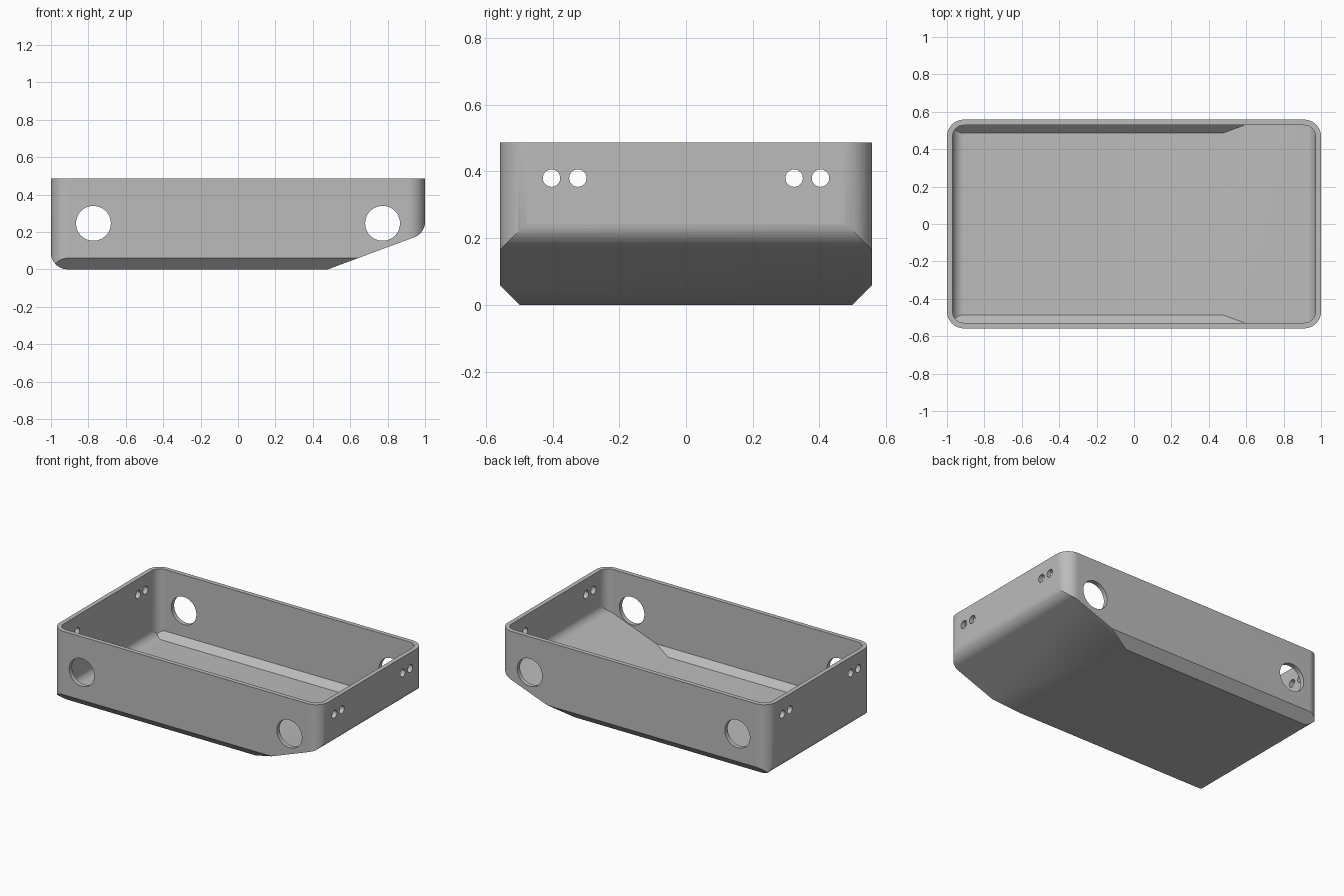
import bpy
import bmesh
from math import radians, sin, tan
from mathutils import Vector

if "Cube" in bpy.data.objects:
    bpy.data.objects.remove(bpy.data.objects["Cube"], do_unlink=True)

LENGTH, WIDTH, HEIGHT = 1.0, 0.558, 0.486   # half length, half width, height
WALL, RADIUS, CHAMFER = 0.03, 0.09, 0.06

grey = bpy.data.materials.new("plain grey")
grey.use_nodes = True
grey.diffuse_color = (0.5, 0.5, 0.5, 1)
grey.node_tree.nodes["Principled BSDF"].inputs["Base Color"].default_value = grey.diffuse_color


def inset(points, d):
    """Move every edge of a counter-clockwise outline inwards by d."""
    result = []
    for i, p in enumerate(points):
        a = (p - points[i - 1]).normalized()
        b = (points[(i + 1) % len(points)] - p).normalized()
        na, nb = Vector((-a.y, a.x)), Vector((-b.y, b.x))
        result.append(p + (na + nb) * d / (1 + na.dot(nb)))
    return result


def fillet(points, rounded, r, steps=12):
    """Replace the chosen corners of an outline by tangent arcs."""
    result = []
    for i, p in enumerate(points):
        if i not in rounded:
            result.append(p)
            continue
        a = (points[i - 1] - p).normalized()
        b = (points[(i + 1) % len(points)] - p).normalized()
        half = a.angle(b) / 2
        centre = p + (a + b).normalized() * r / sin(half)
        start = (p + a * r / tan(half) - centre).normalized()
        end = (p + b * r / tan(half) - centre).normalized()
        result += [centre + start.slerp(end, k / steps) * r for k in range(steps + 1)]
    return result


def along_x(u, v, d):
    return (d, u, v)


def along_y(u, v, d):
    return (u, d, v)


def along_z(u, v, d):
    return (u, v, d)


def prism(name, outline, place, low, high):
    """Extrude an outline; place maps (u, v, depth) to a 3D point."""
    bm = bmesh.new()
    base = bm.faces.new([bm.verts.new(place(p.x, p.y, low)) for p in outline])
    extruded = bmesh.ops.extrude_face_region(bm, geom=[base], use_keep_orig=True)
    moved = [v for v in extruded["geom"] if isinstance(v, bmesh.types.BMVert)]
    bmesh.ops.translate(bm, verts=moved, vec=place(0, 0, high - low))
    bmesh.ops.recalc_face_normals(bm, faces=bm.faces)
    mesh = bpy.data.meshes.new(name)
    bm.to_mesh(mesh)
    bm.free()
    mesh.materials.append(grey)
    obj = bpy.data.objects.new(name, mesh)
    bpy.context.collection.objects.link(obj)
    return obj


def combine(obj, tool, operation):
    """Apply a boolean and discard the tool."""
    mod = obj.modifiers.new("Boolean", 'BOOLEAN')
    mod.operation, mod.solver, mod.object = operation, 'EXACT', tool
    bpy.context.view_layer.update()
    depsgraph = bpy.context.evaluated_depsgraph_get()
    mesh = bpy.data.meshes.new_from_object(obj.evaluated_get(depsgraph))
    obj.modifiers.clear()
    obj.data = mesh
    bpy.data.objects.remove(tool, do_unlink=True)


def hull(name, d, top):
    """Tray-shaped solid, inset by d: plan, side and end outlines intersected."""
    reach = LENGTH + 0.0005          # just clear of the plan outline
    flat = WIDTH - CHAMFER
    plan = [(-LENGTH, -WIDTH), (LENGTH, -WIDTH), (LENGTH, WIDTH), (-LENGTH, WIDTH)]
    side = [(-reach, 0), (0.48, 0), (reach, 0.193), (reach, top + d), (-reach, top + d)]
    end = [(0.1 - flat, -0.1), (flat - 0.1, -0.1), (flat + 1, 1), (-flat - 1, 1)]
    plan, side, end = (inset([Vector(p) for p in o], d) for o in (plan, side, end))
    r = RADIUS - d
    body = prism(name, fillet(plan, range(4), r), along_z, -0.2, 1.2)
    combine(body, prism("side_tool", fillet(side, (0, 2), r), along_y, -0.9, 0.9), 'INTERSECT')
    combine(body, prism("end_tool", end, along_x, -1.2, 1.2), 'INTERSECT')
    return body


def hole(place, u, v, r, reach):
    """Round cutter running through both opposite walls."""
    square = [Vector((u + a * r, v + b * r)) for a, b in ((-1, -1), (1, -1), (1, 1), (-1, 1))]
    circle = fillet(square, range(4), r * 0.99)
    return prism("hole_tool", circle, place, -reach, reach)


# Hollow tray with a sloped end and chamfered lower edges
tray = hull("tray_shell", 0, HEIGHT)
combine(tray, hull("cavity_tool", WALL, HEIGHT + 0.1), 'DIFFERENCE')

# Large holes through the long walls
for x in (-0.773, 0.773):
    combine(tray, hole(along_y, x, 0.246, 0.093, 0.8), 'DIFFERENCE')

# Pairs of small holes through the end walls
for y in (-0.403, -0.324, 0.324, 0.403):
    combine(tray, hole(along_x, y, 0.38, 0.026, 1.2), 'DIFFERENCE')

# Smooth fillets with crisp edges and flat walls
bpy.ops.object.select_all(action='DESELECT')
tray.select_set(True)
bpy.context.view_layer.objects.active = tray
bpy.ops.object.shade_smooth_by_angle(angle=radians(30))
weighted = tray.modifiers.new("Weighted normals", 'WEIGHTED_NORMAL')
weighted.keep_sharp = True
